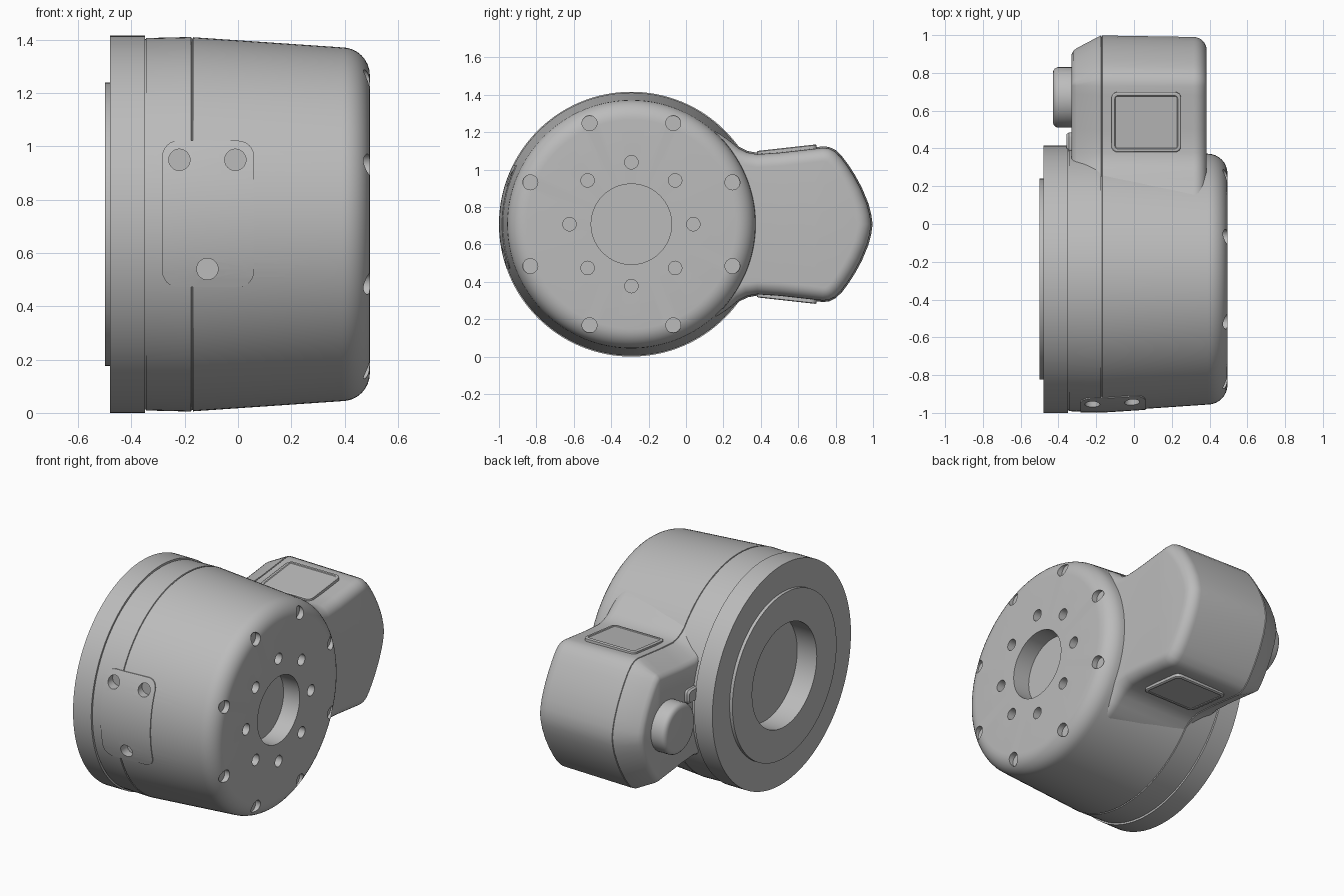
import bpy, bmesh, math
from mathutils import Vector, Matrix

cube = bpy.data.objects.get("Cube")
if cube:
    bpy.data.objects.remove(cube, do_unlink=True)

grey = bpy.data.materials.new("mid_grey")
grey.use_nodes = True
colour = (0.5, 0.5, 0.5, 1)
grey.diffuse_color = colour
grey.node_tree.nodes["Principled BSDF"].inputs["Base Color"].default_value = colour

CY, CZ, R = -0.292, 0.708, 0.708   # axis of the round housing, running along x


def finish(name, bm):
    bmesh.ops.remove_doubles(bm, verts=bm.verts, dist=1e-5)
    bmesh.ops.recalc_face_normals(bm, faces=bm.faces)
    mesh = bpy.data.meshes.new(name)
    bm.to_mesh(mesh)
    bm.free()
    mesh.materials.append(grey)
    obj = bpy.data.objects.new(name, mesh)
    bpy.context.collection.objects.link(obj)
    return obj


def skin(bm, loops):
    """Bridge a list of equal-length closed loops and cap both ends."""
    rings = [[bm.verts.new(p) for p in loop] for loop in loops]
    n = len(rings[0])
    for a, b in zip(rings, rings[1:]):
        for i in range(n):
            j = (i + 1) % n
            bm.faces.new((a[i], a[j], b[j], b[i]))
    bm.faces.new(rings[0][::-1])
    bm.faces.new(rings[-1])


def lathe(bm, profile, y=CY, z=CZ, sides=128):
    """Revolve (x, radius) points around an axis parallel to x."""
    turns = [math.tau * i / sides for i in range(sides)]
    skin(bm, [[(x, y + r * math.cos(t), z + r * math.sin(t)) for t in turns]
              for x, r in profile])


def rounded_rect(w, h, r, steps=6):
    pts = []
    for k, (sx, sy) in enumerate([(1, 1), (-1, 1), (-1, -1), (1, -1)]):
        for i in range(steps + 1):
            t = math.pi / 2 * (k + i / steps)
            pts.append((sx * (w / 2 - r) + r * math.cos(t),
                        sy * (h / 2 - r) + r * math.sin(t)))
    return pts


def boolean(obj, cutter, operation):
    mod = obj.modifiers.new(operation.lower(), 'BOOLEAN')
    mod.operation, mod.solver, mod.object = operation, 'EXACT', cutter
    graph = bpy.context.evaluated_depsgraph_get()
    mesh = bpy.data.meshes.new_from_object(obj.evaluated_get(graph))
    obj.modifiers.clear()
    obj.data = mesh
    bpy.data.objects.remove(cutter, do_unlink=True)


def arc(x, r, radius, steps=8):
    """Quarter round from the side of a lathe to its +x face."""
    return [(x + radius * math.sin(t), r - radius + radius * math.cos(t))
            for t in [math.pi / 2 * i / steps for i in range(steps + 1)]]


# Round housing with flange, seam grooves, rounded face and both recesses
shell = [(-0.345, 0.699), (-0.176, 0.703), (-0.174, 0.697), (-0.17, 0.697), (-0.168, 0.702)]
bm = bmesh.new()
lathe(bm, [(-0.36, 0.33), (-0.5, 0.33), (-0.5, 0.532), (-0.48, 0.532), (-0.48, R),
           (-0.35, R), (-0.35, 0.695), (-0.345, 0.695)] + shell
      + arc(0.39, 0.664, 0.105) + [(0.495, 0.215), (0.38, 0.215)])
housing = finish("housing", bm)

# Bolt holes on the round face: inner and outer circles of eight
bm = bmesh.new()
for i in range(8):
    for ring, r, depth, turn in [(0.331, 0.036, 0.06, 0), (0.585, 0.04, 0.035, 0.5)]:
        t = math.tau * (i + turn) / 8
        lathe(bm, [(0.495 - depth, r), (0.55, r)],
              CY + ring * math.cos(t), CZ + ring * math.sin(t), 24)
boolean(housing, finish("bolt_hole_cutter", bm), 'DIFFERENCE')

# Curved cover plate on the front, following the housing
bm = bmesh.new()
outline = rounded_rect(0.345, 0.55, 0.06)
skin(bm, [[(-0.112 + u, y, 0.747 + v) for u, v in outline] for y in (-1.1, -0.85)])
cover = finish("front_cover", bm)
bm = bmesh.new()
lathe(bm, [(-0.4, 0.7065), (-0.17, 0.7065), (0.39, 0.671)])
boolean(cover, finish("cover_shape", bm), 'INTERSECT')

# Three screw holes through the cover into the housing
for target in (cover, housing):
    bm = bmesh.new()
    for x, z in [(-0.22, 0.95), (-0.01, 0.95), (-0.115, 0.54)]:
        m = Matrix.Translation((x, -0.99, z)) @ Matrix.Rotation(math.pi / 2, 4, 'X')
        bmesh.ops.create_cone(bm, cap_ends=True, segments=32, radius1=0.04,
                              radius2=0.04, depth=0.16, matrix=m)
    boolean(target, finish("screw_hole_cutter", bm), 'DIFFERENCE')

# Connector box: upper half of its outline, mirrored about the axis height
half = [(0.05, 0.54), (0.15, 0.51), (0.2, 0.48), (0.244, 0.448), (0.287, 0.412), (0.33, 0.391),
        (0.38, 0.382), (0.5, 0.39), (0.68, 0.41), (0.73, 0.416), (0.765, 0.413),
        (0.8, 0.396), (0.835, 0.362), (0.87, 0.315), (0.905, 0.26), (0.94, 0.196),
        (0.975, 0.112), (0.99, 0.055)]
outline = [Vector(p) for p in half + [(0.998, 0)] + [(y, -z) for y, z in half[::-1]]]


def inset(points, d):
    out = []
    for i, p in enumerate(points):
        a, b = points[max(i - 1, 0)], points[min(i + 1, len(points) - 1)]
        tangent = (b - a).normalized()
        out.append(p + d * Vector((tangent.y, -tangent.x)))
    return out


sections = [(-0.33, 0.1), (-0.322, 0.082), (-0.305, 0.068), (-0.18, 0.002), (-0.175, 0.0),
            (-0.173, 0.005), (-0.17, 0.005), (-0.168, 0.0)]
sections += [(x, 0.075 - r) for x, r in arc(0.315, 0.067, 0.07)]
bm = bmesh.new()
skin(bm, [[(x, p.x, CZ + p.y) for p in inset(outline, d)] for x, d in sections])
finish("connector_box", bm)

# Raised pads on the top and underside of the box
slope = math.atan2(0.02, 0.18)
for name, side in [("top_pad", 1), ("bottom_pad", -1)]:
    bm = bmesh.new()
    loops = []
    for height, trim in [(-0.02, 0), (0.009, 0), (0.013, 0.006), (0.013, 0.018), (0.009, 0.022)]:
        rect = rounded_rect(0.37 - 2 * trim, 0.32 - 2 * trim, 0.035 - trim)
        loops.append([(0.065 + u, 0.54 + v * math.cos(slope) - height * math.sin(slope),
                       CZ + side * (0.396 + v * math.sin(slope) + height)) for u, v in rect])
    skin(bm, loops)
    finish(name, bm)

# Round knob and small plug on the back of the box
bm = bmesh.new()
lathe(bm, [(-0.43, 0.125), (-0.427, 0.142), (-0.418, 0.154), (-0.405, 0.16), (-0.3, 0.16)],
      0.67, CZ, 48)
finish("knob", bm)
bm = bmesh.new()
skin(bm, [[(x, 0.43 + u, CZ + 0.11 + v) for u, v in rounded_rect(w, w * 0.8, 0.025)]
          for x, w in [(-0.357, 0.09), (-0.345, 0.11), (-0.3, 0.11)]])
finish("small_plug", bm)

# Smooth shading with crisp edges
for obj in bpy.context.scene.objects:
    obj.select_set(obj.type == 'MESH')
    if obj.type == 'MESH':
        bpy.context.view_layer.objects.active = obj
bpy.ops.object.shade_smooth_by_angle(angle=math.radians(30))
